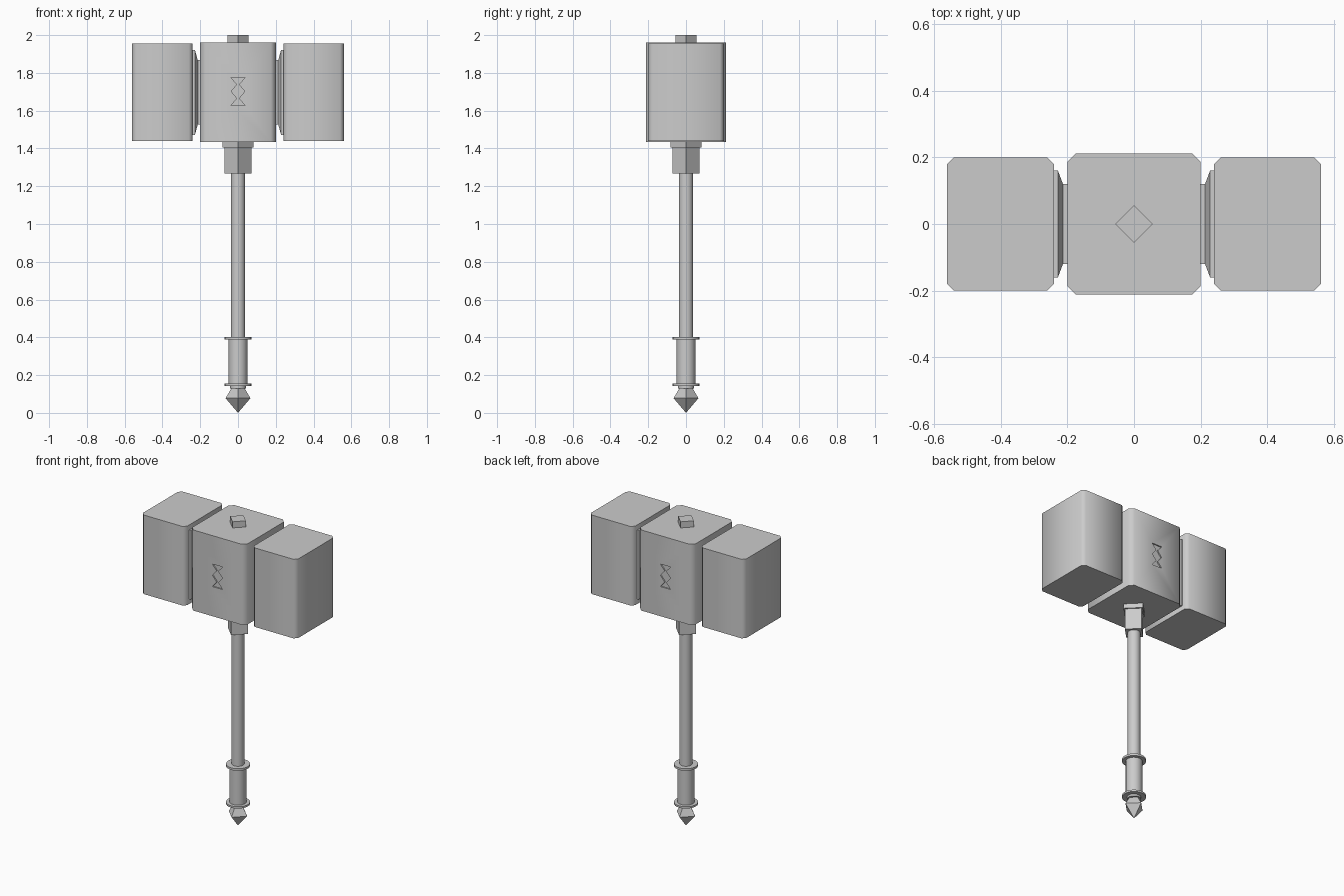
import bpy, bmesh, math

if "Cube" in bpy.data.objects:
    bpy.data.objects.remove(bpy.data.objects["Cube"])


def finish(name, bm, angle=None):
    """Turn a bmesh into a named object, optionally smoothed by angle."""
    bmesh.ops.recalc_face_normals(bm, faces=bm.faces[:])
    me = bpy.data.meshes.new(name)
    bm.to_mesh(me)
    bm.free()
    ob = bpy.data.objects.new(name, me)
    bpy.context.collection.objects.link(ob)
    if angle:
        smooth(ob, angle)
    return ob


def activate(ob):
    bpy.ops.object.select_all(action='DESELECT')
    ob.select_set(True)
    bpy.context.view_layer.objects.active = ob


def smooth(ob, angle):
    activate(ob)
    bpy.ops.object.shade_smooth_by_angle(angle=math.radians(angle))


def loft(name, rings, angle=None):
    """Skin a list of equal-length point rings and cap both ends."""
    bm = bmesh.new()
    loops = [[bm.verts.new(p) for p in ring] for ring in rings]
    n = len(loops[0])
    for a, b in zip(loops, loops[1:]):
        for i in range(n):
            j = (i + 1) % n
            bm.faces.new((a[i], a[j], b[j], b[i]))
    bm.faces.new(loops[0])
    bm.faces.new(loops[-1])
    bmesh.ops.remove_doubles(bm, verts=bm.verts[:], dist=1e-5)
    return finish(name, bm, angle)


def turned(name, profile, sides, angle=None):
    """Stack of regular polygons along z, corners on the x and y axes."""
    rings = [[(r * math.cos(2 * math.pi * i / sides),
               r * math.sin(2 * math.pi * i / sides), z) for i in range(sides)]
             for r, z in profile]
    return loft(name, rings, angle)


def block(name, x0, x1, hy, z0, z1, c):
    """Box with its four vertical edges chamfered by c."""
    outline = [(x0 + c, -hy), (x1 - c, -hy), (x1, -hy + c), (x1, hy - c),
               (x1 - c, hy), (x0 + c, hy), (x0, hy - c), (x0, -hy + c)]
    return loft(name, [[(x, y, z) for x, y in outline] for z in (z0, z1)])


# Hammer head: centre block with an engraved mark front and back
centre = block("head_centre", -0.2, 0.2, 0.212, 1.435, 1.96, 0.026)
half = [(0.037, 1.775), (0.005, 1.738), (0.036, 1.702), (0.005, 1.665), (0.037, 1.628)]
mark = half + [(-x, z) for x, z in reversed(half)]
for side in (-1, 1):
    cutter = loft("mark_cutter", [[(x, side * y, z) for x, z in mark] for y in (0.204, 0.25)])
    cutter.hide_render = True
    mod = centre.modifiers.new("engrave", 'BOOLEAN')
    mod.operation, mod.object, mod.solver = 'DIFFERENCE', cutter, 'EXACT'
    activate(centre)
    bpy.ops.object.modifier_apply(modifier=mod.name)
    bpy.data.objects.remove(cutter)
smooth(centre, 60)

# Striking blocks and the flared necks that join them
for s, label in ((-1, "left"), (1, "right")):
    x0, x1 = sorted((s * 0.24, s * 0.56))
    smooth(block("striking_block_" + label, x0, x1, 0.2, 1.44, 1.955, 0.02), 60)
    rings = []
    for x, hy, hz in ((0.19, 0.12, 0.17), (0.213, 0.12, 0.17),
                      (0.228, 0.16, 0.225), (0.245, 0.16, 0.225)):
        rings.append([(s * x, sy * hy, 1.697 + sz * hz)
                      for sy, sz in ((-1, -1), (1, -1), (1, 1), (-1, 1))])
    loft("neck_" + label, rings)

# Square fittings, turned 45 degrees
turned("top_cap", [(0.056, 1.95), (0.056, 2.0)], 4)
turned("socket_collar", [(0.082, 1.405), (0.082, 1.44)], 4)
turned("socket", [(0.071, 1.267), (0.071, 1.41)], 4)

# Handle, grip and rings
turned("shaft", [(0.038, 0.14), (0.038, 1.28)], 16, 40)
turned("grip", [(0.05, 0.15), (0.05, 0.395)], 16, 40)
turned("upper_ring", [(0.071, 0.389), (0.071, 0.403)], 24, 40)
turned("lower_ring", [(0.071, 0.143), (0.071, 0.155)], 24, 40)
turned("pommel_collar", [(0.042, 0.13), (0.042, 0.146)], 16, 40)

# Pointed four-sided pommel
turned("pommel", [(0.0, 0.0), (0.066, 0.078), (0.032, 0.135)], 4)
